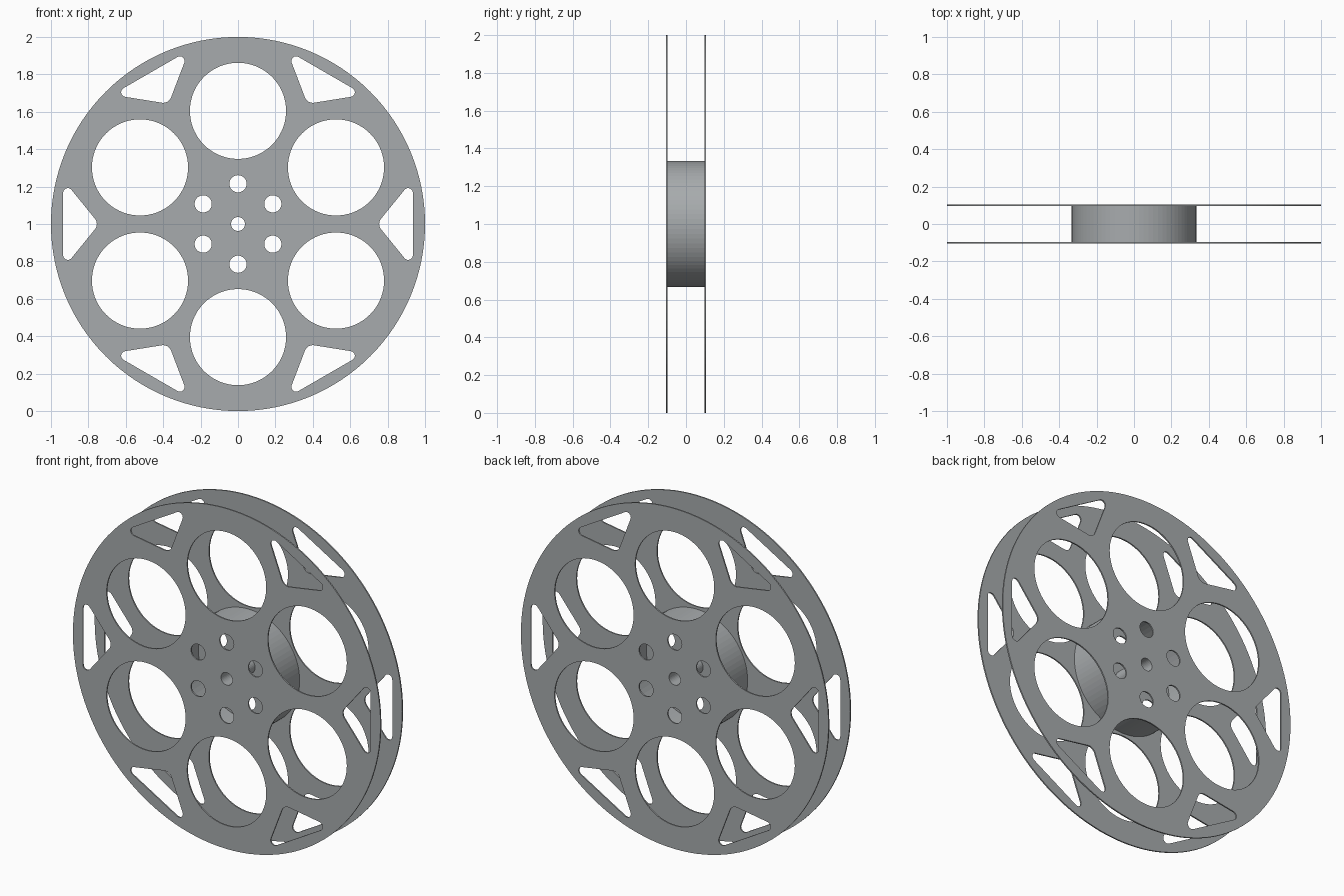
import bpy, bmesh, math
from mathutils import Vector, Matrix

if "Cube" in bpy.data.objects:
    bpy.data.objects.remove(bpy.data.objects["Cube"])

metal = bpy.data.materials.new("grey metal")
metal.diffuse_color = (0.39, 0.41, 0.42, 1)
metal.use_nodes = True
metal.node_tree.nodes["Principled BSDF"].inputs["Base Color"].default_value = metal.diffuse_color


def circle(r, cx=0, cy=0, n=96):
    return [(cx + r * math.cos(math.tau * i / n), cy + r * math.sin(math.tau * i / n))
            for i in range(n)]


def rounded_polygon(corners, steps=8):
    """Outline around counter-clockwise corner circles (x, y, radius)."""
    pts, n = [], len(corners)

    def normal(a, b):
        # direction of the outer tangent's normal between two corner circles
        d = Vector((b[0] - a[0], b[1] - a[1]))
        return math.atan2(d.y, d.x) - math.acos((a[2] - b[2]) / d.length)

    for i, c in enumerate(corners):
        a0 = normal(corners[i - 1], c)
        a1 = normal(c, corners[(i + 1) % n])
        sweep = (a1 - a0) % math.tau
        for k in range(steps + 1):
            a = a0 + sweep * k / steps
            pts.append((c[0] + c[2] * math.cos(a), c[1] + c[2] * math.sin(a)))
    return pts


def turn(pts, angle):
    c, s = math.cos(angle), math.sin(angle)
    return [(x * c - y * s, x * s + y * c) for x, y in pts]


def plate(name, loops, y, thickness):
    """Extrude a filled outline with holes into an upright plate centred at y."""
    cu = bpy.data.curves.new(name + "_profile", 'CURVE')
    cu.dimensions = '2D'
    cu.fill_mode = 'BOTH'
    cu.extrude = thickness / 2
    for pts in loops:
        sp = cu.splines.new('POLY')
        sp.points.add(len(pts) - 1)
        for p, (px, py) in zip(sp.points, pts):
            p.co = (px, py, 0, 1)
        sp.use_cyclic_u = True
    tmp = bpy.data.objects.new(name + "_profile", cu)
    bpy.context.collection.objects.link(tmp)
    bpy.context.view_layer.update()
    dg = bpy.context.evaluated_depsgraph_get()
    me = bpy.data.meshes.new_from_object(tmp.evaluated_get(dg))
    bpy.data.objects.remove(tmp)
    bm = bmesh.new()
    bm.from_mesh(me)
    bmesh.ops.remove_doubles(bm, verts=bm.verts, dist=1e-5)
    bmesh.ops.recalc_face_normals(bm, faces=bm.faces)
    bm.transform(Matrix.Translation((0, y, 1)) @ Matrix.Rotation(math.pi / 2, 4, 'X'))
    for f in bm.faces:
        f.smooth = False
        f.material_index = 0
    bm.to_mesh(me)
    bm.free()
    me.name = name
    me.materials.clear()
    me.materials.append(metal)
    ob = bpy.data.objects.new(name, me)
    bpy.context.collection.objects.link(ob)
    return ob


# Flange outline: rim, axle hole, then six each of windows, bolt holes and rim slots
slot = rounded_polygon([(0.91, -0.167, 0.025), (0.91, 0.167, 0.025), (0.80, 0, 0.045)])
flange = [circle(1, n=128), circle(0.037, n=32)]
for k in range(6):
    a = k * math.pi / 3
    flange.append(turn(circle(0.257, 0.605, 0, 72), a + math.pi / 6))
    flange.append(turn(circle(0.046, 0.215, 0, 32), a + math.pi / 6))
    flange.append(turn(slot, a))

plate("front_flange", flange, -0.101, 0.008)
plate("back_flange", flange, 0.101, 0.008)

# Hollow hub drum and the axle sleeve through its middle
plate("hub_drum", [circle(0.333, n=80), circle(0.325, n=80)], 0, 0.194)
plate("axle_sleeve", [circle(0.044, n=32), circle(0.037, n=32)], 0, 0.194)
